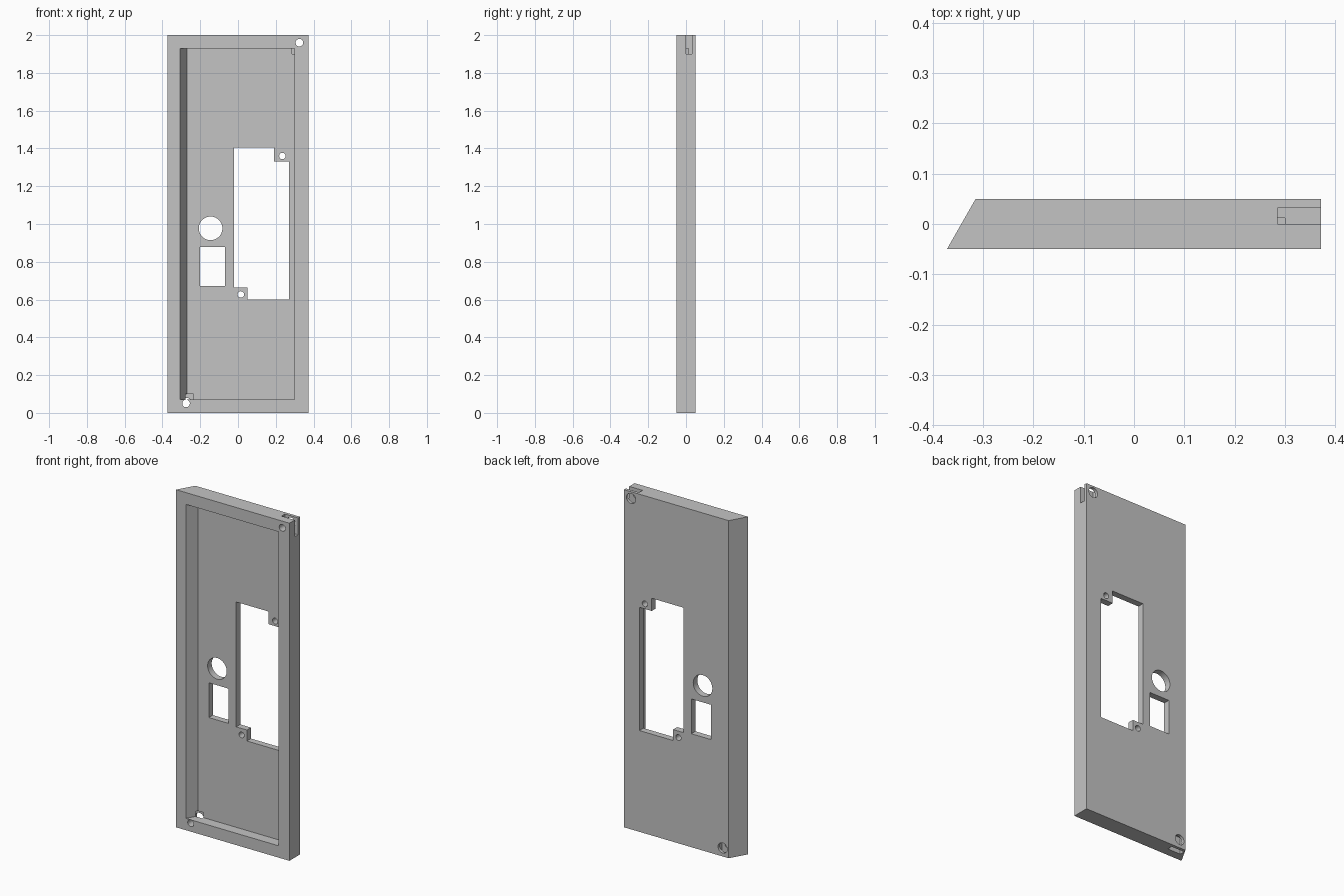
import bpy, bmesh, math
from mathutils import Matrix, Vector

cube = bpy.data.objects.get("Cube")
if cube:
    bpy.data.objects.remove(cube, do_unlink=True)

grey = bpy.data.materials.new("plain grey")
grey.use_nodes = True
colour = (0.55, 0.55, 0.55, 1)
grey.diffuse_color = colour
grey.node_tree.nodes["Principled BSDF"].inputs["Base Color"].default_value = colour

FRONT, BACK, FLOOR = -0.05, 0.05, 0.012   # panel faces and recess floor
SLANT = 0.57                              # x shift per unit of depth on the slanted side


def prism(name, points, direction):
    """Extrude a closed outline of 3D points along a direction."""
    bm = bmesh.new()
    face = bm.faces.new([bm.verts.new(p) for p in points])
    new = bmesh.ops.extrude_face_region(bm, geom=[face])["geom"]
    verts = [g for g in new if isinstance(g, bmesh.types.BMVert)]
    bmesh.ops.translate(bm, verts=verts, vec=Vector(direction))
    bmesh.ops.recalc_face_normals(bm, faces=bm.faces)
    mesh = bpy.data.meshes.new(name)
    bm.to_mesh(mesh)
    bm.free()
    mesh.materials.append(grey)
    obj = bpy.data.objects.new(name, mesh)
    bpy.context.collection.objects.link(obj)
    return obj


def slanted_block(name, left, right, y0, y1, z0, z1):
    """Block whose left side leans with the panel edge; left is given at the front face."""
    def edge(y):
        return left + SLANT * (y - FRONT)
    outline = [(edge(y0), y0, z0), (right, y0, z0), (right, y1, z0), (edge(y1), y1, z0)]
    return prism(name, outline, (0, 0, z1 - z0))


def cut_through(name, outline, y0=-0.1, y1=0.1):
    return prism(name, [(x, y0, z) for x, z in outline], (0, y1 - y0, 0))


def box(name, x0, x1, z0, z1, y0=-0.1, y1=0.1):
    return cut_through(name, [(x0, z0), (x1, z0), (x1, z1), (x0, z1)], y0, y1)


def hole(name, x, z, r, y0=-0.1, y1=0.1, n=48):
    ring = [i * math.tau / n for i in range(n)]
    return cut_through(name, [(x + r * math.cos(a), z + r * math.sin(a)) for a in ring], y0, y1)


# Main panel with one slanted side
panel = slanted_block("panel", -0.372, 0.372, FRONT, BACK, 0, 2)

cutters = [
    # Shallow recess in the front
    slanted_block("recess_cutter", -0.306, 0.30, FRONT - 0.02, FLOOR, 0.07, 1.93),
    # Large opening that keeps two corner tabs
    cut_through("opening_cutter", [(-0.02, 0.665), (0.05, 0.665), (0.05, 0.60), (0.27, 0.60),
                                   (0.27, 1.33), (0.19, 1.33), (0.19, 1.405), (-0.02, 1.405)]),
    # Round and rectangular openings
    hole("round_cutter", -0.145, 0.977, 0.0625, n=64),
    box("socket_cutter", -0.20, -0.07, 0.672, 0.878),
    # Slots at opposite corners
    box("top_slot_cutter", 0.285, 0.40, 1.90, 2.05, 0, 0.032),
    box("bottom_slot_cutter", -0.32, -0.235, -0.05, 0.10, 0, 0.032),
]
# Screw holes in the tabs
for x, z in ((0.235, 1.36), (0.015, 0.627)):
    cutters.append(hole("tab_hole_cutter", x, z, 0.017))
# Corner screw holes, wider at the back
for x, z in ((0.325, 1.96), (-0.275, 0.05)):
    cutters.append(hole("corner_hole_cutter", x, z, 0.02))
    cutters.append(hole("counterbore_cutter", x, z, 0.03, 0.025, 0.1))

bpy.context.view_layer.objects.active = panel
for cutter in cutters:
    cutter.hide_render = True
    mod = panel.modifiers.new("cut", "BOOLEAN")
    mod.operation = "DIFFERENCE"
    mod.solver = "EXACT"
    mod.object = cutter
    bpy.ops.object.modifier_apply(modifier=mod.name)
    bpy.data.objects.remove(cutter, do_unlink=True)

# Smooth round walls, crisp edges
bpy.ops.object.select_all(action="DESELECT")
panel.select_set(True)
bpy.ops.object.shade_smooth_by_angle(angle=math.radians(30))
